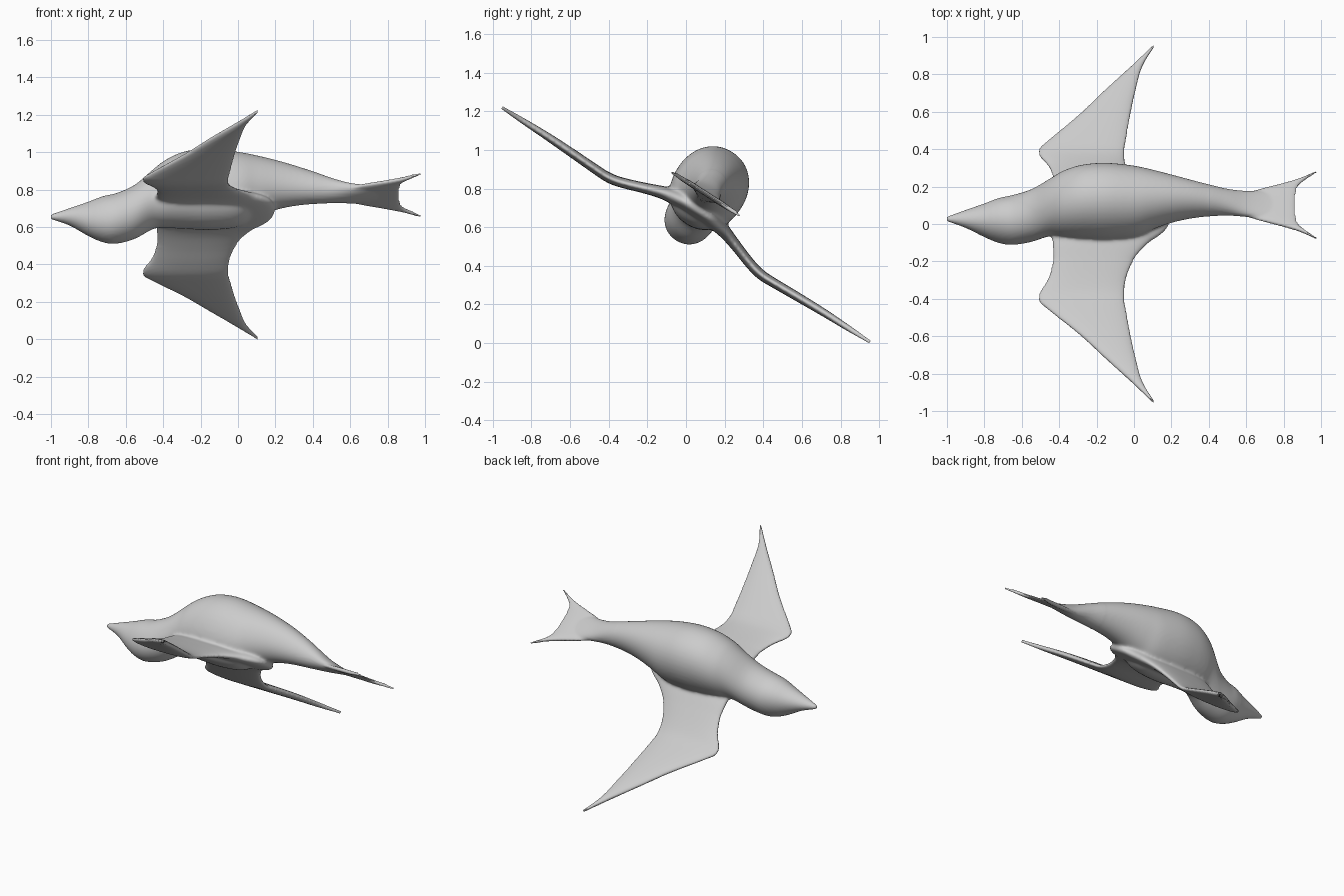
import bpy, bmesh, math
from mathutils import Matrix

if "Cube" in bpy.data.objects:
    bpy.data.objects.remove(bpy.data.objects["Cube"])

# Built level (x = tail direction, y = span, z = bird's up), then banked at the end
N = 40


def spline(rows, steps):
    """Catmull-Rom interpolation of station rows."""
    out = []
    for i in range(len(rows) - 1):
        p0, p1 = rows[max(i - 1, 0)], rows[i]
        p2, p3 = rows[i + 1], rows[min(i + 2, len(rows) - 1)]
        for k in range(steps):
            t = k / steps
            out.append([0.5 * (2 * b + (c - a) * t + (2 * a - 5 * b + 4 * c - d) * t * t
                               + (3 * b - a - 3 * c + d) * t ** 3)
                        for a, b, c, d in zip(p0, p1, p2, p3)])
    return out + [list(rows[-1])]


def oval(p):
    """Points of a unit superellipse."""
    pts = []
    for k in range(N):
        c, s = math.cos(2 * math.pi * k / N), math.sin(2 * math.pi * k / N)
        pts.append((math.copysign(abs(c) ** (2 / p), c), math.copysign(abs(s) ** (2 / p), s)))
    return pts


def loft(name, rings):
    bm = bmesh.new()
    vs = [[bm.verts.new(p) for p in r] for r in rings]
    for a, b in zip(vs, vs[1:]):
        for i in range(N):
            bm.faces.new((a[i], a[(i + 1) % N], b[(i + 1) % N], b[i]))
    bm.faces.new(vs[0])
    bm.faces.new(vs[-1])
    bmesh.ops.recalc_face_normals(bm, faces=bm.faces)
    me = bpy.data.meshes.new(name)
    bm.to_mesh(me)
    bm.free()
    ob = bpy.data.objects.new(name, me)
    bpy.context.collection.objects.link(ob)
    return ob


def blade(name, half):
    """Thin symmetric surface; rows: span, front x, back x, height, half thickness."""
    full = [(-r[0],) + r[1:] for r in reversed(half) if r[0] > 0] + half
    rings = [[((f + b) / 2 + (b - f) / 2 * c, s, u + h * d) for c, d in oval(2.3)]
             for s, f, b, u, h in spline(full, 4)]
    return loft(name, rings)


# Beak, head, trunk and tail root: x, height, half width, half height
body_rows = [(-1.0, .05, .012, .012), (-.9, .05, .048, .045), (-.8, .037, .087, .092),
             (-.72, .035, .117, .125), (-.65, .04, .13, .135), (-.55, .083, .136, .146),
             (-.45, .165, .147, .163), (-.38, .198, .17, .187), (-.28, .22, .188, .212),
             (-.15, .225, .195, .222), (0, .224, .182, .205), (.1, .243, .153, .168),
             (.2, .252, .124, .136), (.3, .248, .1, .111), (.4, .235, .083, .088),
             (.5, .217, .073, .064), (.6, .2, .078, .04), (.7, .192, .088, .021),
             (.78, .19, .08, .009)]
body = loft("body", [[(x, w * c, u + h * d) for c, d in oval(2.1)]
                     for x, u, w, h in spline(body_rows, 4)])

# Swept, bent wings
wings = blade("wings", [(0, -.42, .2, .1, .05), (.1, -.44, .17, .095, .045),
                        (.18, -.44, .07, .08, .036), (.27, -.435, -.005, .05, .03),
                        (.36, -.46, -.042, .018, .028), (.43, -.503, -.05, -.003, .027),
                        (.48, -.508, -.05, -.01, .026), (.53, -.465, -.043, -.01, .025),
                        (.7, -.29, -.018, -.004, .023), (.85, -.155, .01, 0, .02),
                        (1.0, -.015, .045, 0, .015), (1.13, .1, .112, 0, .009)])

# Forked tail
tail = blade("tail", [(0, .58, .862, .191, .014), (.06, .58, .864, .191, .014),
                      (.088, .64, .868, .191, .014), (.108, .7, .872, .191, .013),
                      (.138, .8, .892, .19, .012), (.17, .89, .928, .19, .011),
                      (.21, .965, .98, .19, .009)])

# Fuse the parts into one skin
for ob in (body, wings, tail):
    ob.select_set(True)
bpy.context.view_layer.objects.active = body
bpy.ops.object.join()
body.name = "bird"
rm = body.modifiers.new("fuse", 'REMESH')
rm.mode = 'VOXEL'
rm.voxel_size = .008
bpy.ops.object.modifier_apply(modifier="fuse")

# Soften wing roots strongly, thin edges only a little
root = body.vertex_groups.new(name="roots")
ids = [v.index for v in body.data.vertices if abs(v.co.y) < .27 and -.75 < v.co.x < .4]
root.add(ids, 1.0, 'REPLACE')
sm = body.modifiers.new("blend_roots", 'SMOOTH')
sm.factor, sm.iterations, sm.vertex_group = .5, 20, "roots"
sm2 = body.modifiers.new("soften", 'SMOOTH')
sm2.factor, sm2.iterations = .5, 2
for m in ("blend_roots", "soften"):
    bpy.ops.object.modifier_apply(modifier=m)

# Bank the bird into its turn
body.data.transform(Matrix.Translation((0, 0, .612)) @ Matrix.Rotation(math.radians(-32.5), 4, 'X'))
zmin = min(v.co.z for v in body.data.vertices)
body.data.transform(Matrix.Translation((0, 0, -zmin)))
bpy.ops.object.shade_smooth_by_angle(angle=math.radians(50))
